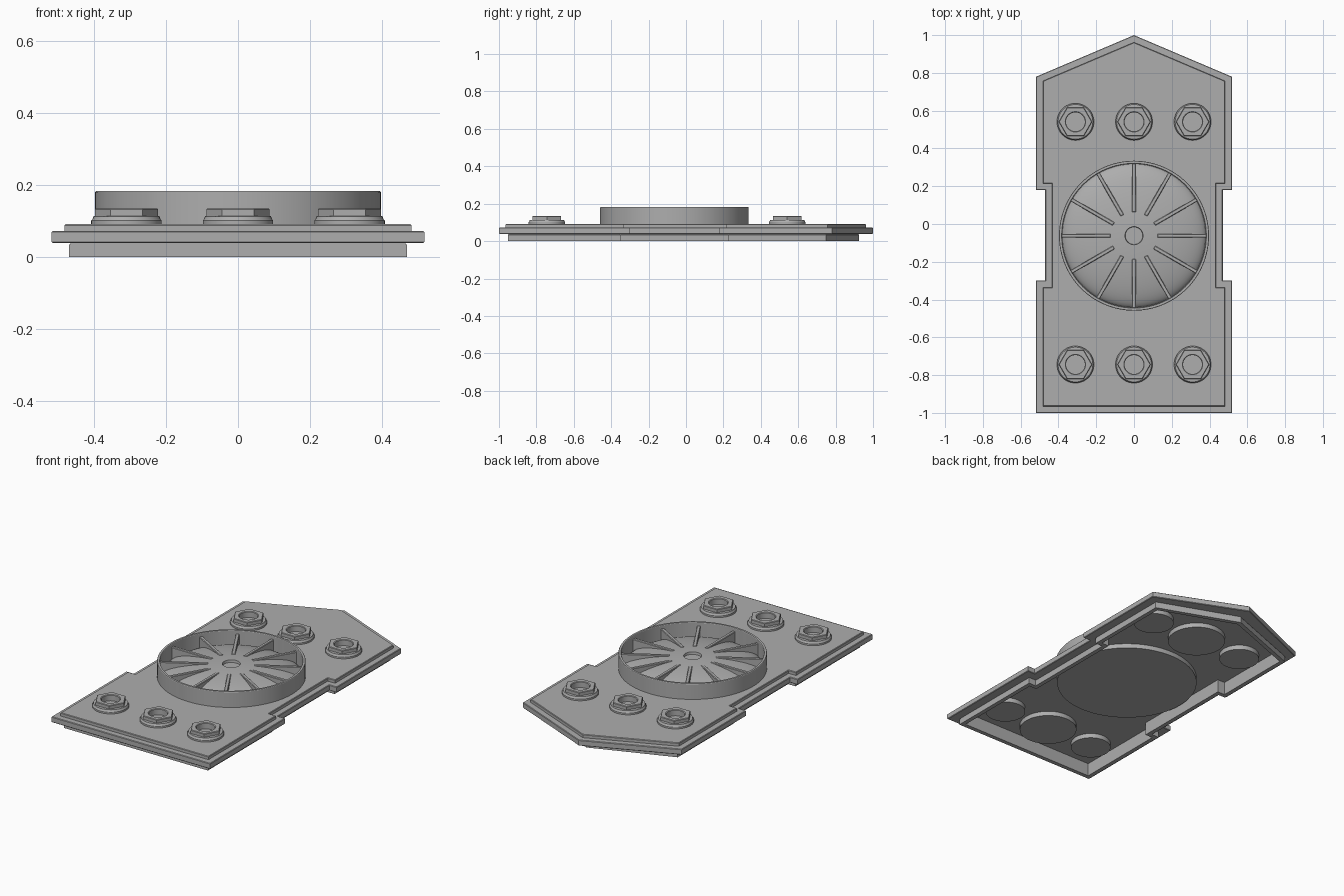
import bpy, bmesh, math
from mathutils import Matrix

if "Cube" in bpy.data.objects:
    bpy.data.objects.remove(bpy.data.objects["Cube"])

metal = bpy.data.materials.new("grey metal")
metal.diffuse_color = (0.42, 0.42, 0.42, 1)
metal.use_nodes = True
metal.node_tree.nodes["Principled BSDF"].inputs["Base Color"].default_value = metal.diffuse_color
DIAL_Y = -0.062
CEILING = 0.077   # underside of the hollow plate
DISC_Z = 0.05     # lower face of the underside discs


def finish(bm, name, smooth=False, bevel=0):
    bmesh.ops.remove_doubles(bm, verts=bm.verts, dist=1e-5)
    bmesh.ops.recalc_face_normals(bm, faces=bm.faces)
    me = bpy.data.meshes.new(name)
    bm.to_mesh(me)
    bm.free()
    me.materials.append(metal)
    ob = bpy.data.objects.new(name, me)
    bpy.context.collection.objects.link(ob)
    if smooth:
        bpy.ops.object.select_all(action='DESELECT')
        ob.select_set(True)
        bpy.context.view_layer.objects.active = ob
        bpy.ops.object.shade_smooth_by_angle(angle=math.radians(30))
    if bevel:
        m = ob.modifiers.new("bevel", 'BEVEL')
        m.width, m.segments = bevel, 1
        m.limit_method = 'ANGLE'
    return ob


def outline(d):
    """Plate outline moved inwards by d (the lower rim has a blunter point)."""
    apex = 1 - 1.087 * d - (0.022 if d > 0.04 else 0)
    w, n = 0.518 - d, 0.47 - d
    half = [(w, -1 + d), (w, -0.3 - d), (n, -0.3 - d), (n, 0.18 + d),
            (w, 0.18 + d), (w, 0.78 - 0.66 * d)]
    return half + [(0, apex)] + [(-x, y) for x, y in reversed(half)]


def lathe(name, profile, centre, n=48, closed=False):
    """Turn (radius, z) points; a third value makes that ring hexagonal."""
    bm = bmesh.new()
    rings = []
    for p in profile:
        ring = []
        for i in range(n):
            a = 2 * math.pi * i / n
            r = p[0]
            if len(p) > 2:
                r *= math.cos(math.pi / 6) / math.cos(a % (math.pi / 3) - math.pi / 6)
            ring.append((centre[0] + r * math.cos(a), centre[1] + r * math.sin(a), p[1]))
        if p[0] == 0:
            rings.append([bm.verts.new(ring[0])] * n)
        else:
            rings.append([bm.verts.new(c) for c in ring])
    pairs = list(zip(rings, rings[1:]))
    if closed:
        pairs.append((rings[-1], rings[0]))
    for a, b in pairs:
        for i in range(n):
            j = (i + 1) % n
            bm.faces.new(list(dict.fromkeys((a[i], a[j], b[j], b[i]))))
    return finish(bm, name, smooth=True)


# hollow stepped base plate: (inset, height) steps from the ceiling round to the top
steps = [(0.073, CEILING), (0.073, 0), (0.048, 0), (0.048, 0.034), (0.052, 0.035),
         (0.052, 0.039), (0.003, 0.039), (0, 0.042), (0, 0.069), (0.003, 0.072),
         (0.035, 0.072), (0.035, 0.088), (0.038, 0.091)]
bm = bmesh.new()
loops = [[bm.verts.new((x, y, z)) for x, y in outline(d)] for d, z in steps]
for a, b in zip(loops, loops[1:]):
    for i in range(len(a)):
        j = (i + 1) % len(a)
        bm.faces.new((a[i], a[j], b[j], b[i]))
bm.faces.new(loops[0])
bm.faces.new(loops[-1])
finish(bm, "stepped_plate")

# dial: ring wall, dome with a sunken centre, radial ribs
c = (0, DIAL_Y)
lathe("dial_ring", [(0.397, 0.085), (0.397, 0.18), (0.395, 0.183), (0.383, 0.183),
                    (0.381, 0.18), (0.381, 0.085)], c, 96, closed=True)
dome = [(0, 0.15), (0.046, 0.15)]
start = math.asin(0.048 / 0.383)
for i in range(17):
    t = start + (math.pi / 2 - start) * i / 16
    dome.append((0.383 * math.sin(t), 0.08 + 0.085 * math.cos(t)))
lathe("dial_dome", dome, c, 96)
bm = bmesh.new()
for i in range(12):
    m = (Matrix.Translation((0, DIAL_Y, 0)) @ Matrix.Rotation(i * math.pi / 6, 4, 'Z')
         @ Matrix.Translation((0.254, 0, 0.125)) @ Matrix.Diagonal((0.26, 0.02, 0.076, 1)))
    bmesh.ops.create_cube(bm, size=1, matrix=m)
finish(bm, "dial_ribs", bevel=0.003)

# disc under the dial
lathe("dial_underside_disc", [(0, DISC_Z), (0.388, DISC_Z), (0.388, CEILING + 0.002)], c, 96)

# flanged hexagonal nuts with a disc below each
nut = [(0.098, 0.088), (0.098, 0.101), (0.094, 0.106), (0.092, 0.113), (0.088, 0.114, 1),
       (0.088, 0.132, 1), (0.085, 0.135, 1), (0.054, 0.135), (0.05, 0.132),
       (0.05, 0.1), (0, 0.1)]
for y in (0.541, -0.744):
    for x in (-0.31, 0, 0.31):
        lathe("hex_nut", nut, (x, y))
        r = 0.11 if x else 0.158
        lathe("nut_underside_disc", [(0, DISC_Z), (r, DISC_Z), (r, CEILING + 0.002)], (x, y))
